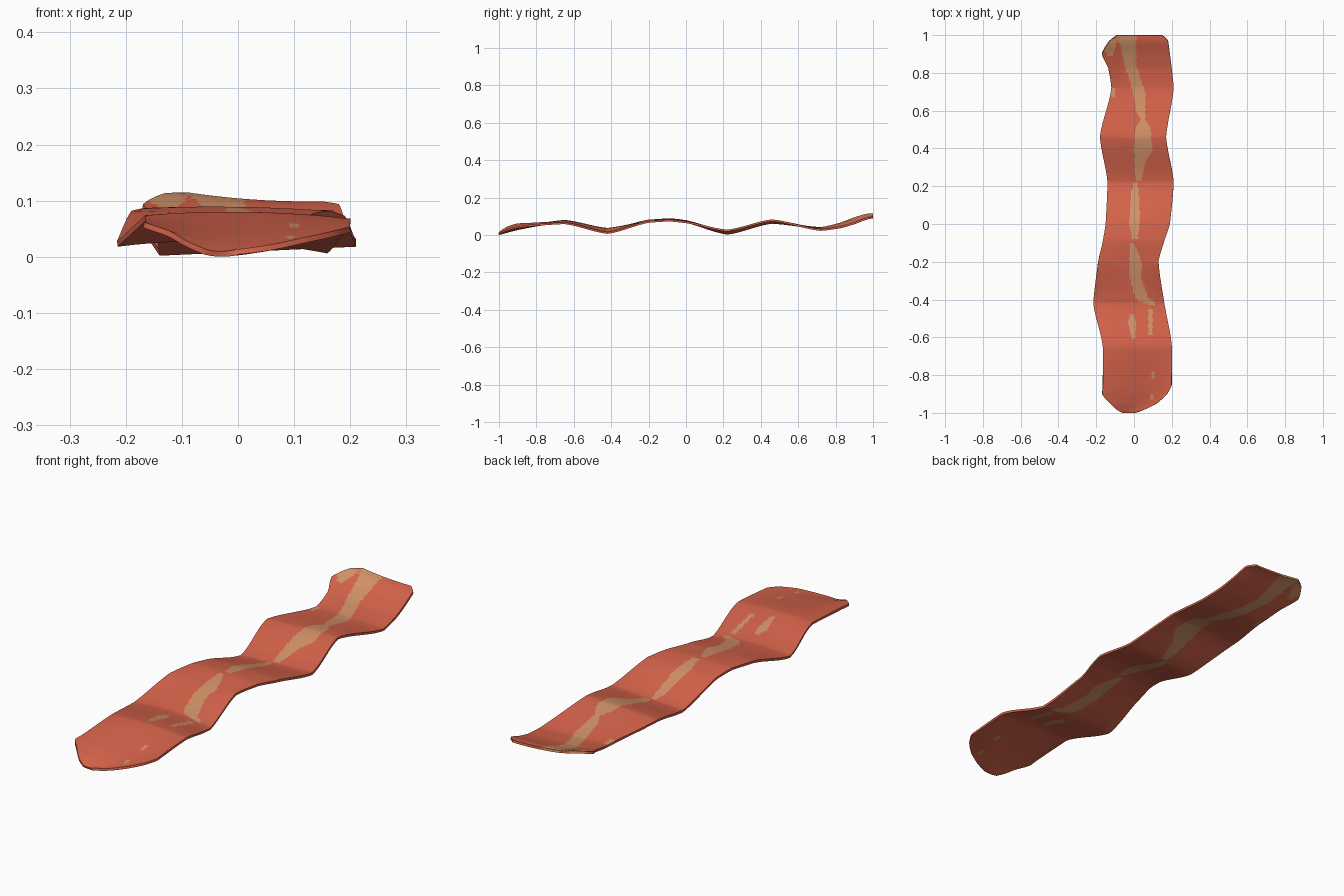
import bpy, bmesh

if "Cube" in bpy.data.objects:
    bpy.data.objects.remove(bpy.data.objects["Cube"])

# Cross-sections: y, left x, right x, left z, middle z, right z
ROWS = [
    (-1.00, -0.06, 0.00, .012, .008, .012),
    (-0.985, -0.09, 0.05, .025, .012, .018),
    (-0.95, -0.125, 0.12, .045, .022, .033),
    (-0.90, -0.168, 0.175, .060, .035, .045),
    (-0.85, -0.165, 0.20, .062, .045, .052),
    (-0.65, -0.165, 0.20, .072, .078, .066),
    (-0.42, -0.215, 0.16, .026, .035, .014),
    (-0.20, -0.19, 0.13, .080, .075, .073),
    (-0.09, -0.165, 0.16, .085, .087, .080),
    (0.00, -0.15, 0.19, .073, .077, .071),
    (0.22, -0.14, 0.21, .010, .018, .026),
    (0.46, -0.18, 0.17, .068, .078, .081),
    (0.72, -0.12, 0.21, .040, .036, .030),
    (0.82, -0.135, 0.20, .062, .046, .043),
    (0.90, -0.17, 0.19, .092, .070, .066),
    (0.97, -0.13, 0.18, .112, .095, .092),
    (1.00, -0.09, 0.15, .113, .100, .097),
]
# Fat streaks: each is a list of (y, left x, right x)
FAT = [
    [(1.01, -.10, .015), (.94, -.07, .01), (.86, -.055, .01), (.78, -.03, .03),
     (.70, -.005, .06), (.60, .01, .06), (.55, .035, .06), (.50, .005, .09),
     (.40, 0, .10), (.33, 0, .06), (.23, .01, .04)],
    [(.22, -.005, .02), (.10, -.02, .03), (0, -.025, .03), (-.08, -.01, .02)],
    [(-.10, -.02, 0), (-.20, -.025, .04), (-.29, -.02, .04), (-.39, .005, .075),
     (-.41, .03, .11), (-.43, .09, .11)],
    [(-.48, -.02, 0), (-.53, -.035, .012), (-.61, -.01, .005)],
    [(-.45, .075, .10), (-.59, .075, .095)],
    [(.98, -.14, -.09), (.93, -.16, -.10), (.89, -.14, -.115)],
    [(.72, -.13, -.10), (.67, -.12, -.10)],
    [(-.78, .09, .108), (-.82, .09, .108)],
    [(-.90, .09, .105), (-.93, .09, .105)],
]


def section(y):
    """Smoothly interpolated cross-section at y (cubic Hermite)."""
    n = len(ROWS)
    i = max(k for k in range(n - 1) if ROWS[k][0] <= y + 1e-9)
    a, b = ROWS[i], ROWS[i + 1]
    p, q = ROWS[max(i - 1, 0)], ROWS[min(i + 2, n - 1)]
    h = b[0] - a[0]
    t = (y - a[0]) / h
    out = []
    for c in range(1, 6):
        d = (b[c] - a[c]) / h

        def slope(lo, mid, hi):
            s0 = (mid[c] - lo[c]) / (mid[0] - lo[0]) if mid is not lo else d
            s1 = (hi[c] - mid[c]) / (hi[0] - mid[0]) if hi is not mid else d
            return 2 * s0 * s1 / (s0 + s1) if s0 * s1 > 0 else 0
        m0, m1 = slope(p, a, b) * h, slope(a, b, q) * h
        cub = ((2*t**3 - 3*t*t + 1) * a[c] + (t**3 - 2*t*t + t) * m0
               + (3*t*t - 2*t**3) * b[c] + (t**3 - t*t) * m1)
        lin = a[c] + (b[c] - a[c]) * t
        out.append((cub + lin) / 2)
    return out


def is_fat(x, y):
    for streak in FAT:
        for a, b in zip(streak, streak[1:]):
            if b[0] <= y <= a[0]:
                t = (a[0] - y) / (a[0] - b[0])
                if a[1] + (b[1] - a[1]) * t <= x <= a[2] + (b[2] - a[2]) * t:
                    return True
    return False


def material(name, rgb):
    m = bpy.data.materials.new(name)
    m.diffuse_color = (*rgb, 1)
    m.use_nodes = True
    m.node_tree.nodes["Principled BSDF"].inputs["Base Color"].default_value = m.diffuse_color
    return m


# Wavy strip as a fine grid
NX, NY, THICK = 44, 200, 0.01
bm = bmesh.new()
grid = []
for j in range(NY + 1):
    y = -1 + 2 * j / NY
    xl, xr, zl, zm, zr = section(y)
    row = []
    for i in range(NX + 1):
        u = i / NX
        z = (zl * (1 - u) * (1 - 2*u) + zm * 4*u * (1 - u) + zr * u * (2*u - 1))
        row.append(bm.verts.new((xl + (xr - xl) * u, y, z)))
    grid.append(row)
low = min(v.co.z for v in bm.verts)
for v in bm.verts:
    v.co.z += THICK / 2 - low
for r0, r1 in zip(grid, grid[1:]):
    for i in range(NX):
        f = bm.faces.new((r0[i], r0[i + 1], r1[i + 1], r1[i]))
        c = f.calc_center_median()
        f.material_index = int(is_fat(c.x, c.y))
        f.smooth = True
mesh = bpy.data.meshes.new("bacon_strip")
bm.to_mesh(mesh)
bm.free()
mesh.materials.append(material("meat red", (0.67, 0.125, 0.07)))
mesh.materials.append(material("fat tan", (0.65, 0.29, 0.14)))
strip = bpy.data.objects.new("bacon_strip", mesh)
bpy.context.collection.objects.link(strip)

# Give the strip its thickness
solid = strip.modifiers.new("thickness", 'SOLIDIFY')
solid.thickness = THICK
solid.offset = 0
bpy.context.view_layer.objects.active = strip
strip.select_set(True)
bpy.ops.object.modifier_apply(modifier="thickness")
bpy.ops.object.shade_smooth_by_angle()
